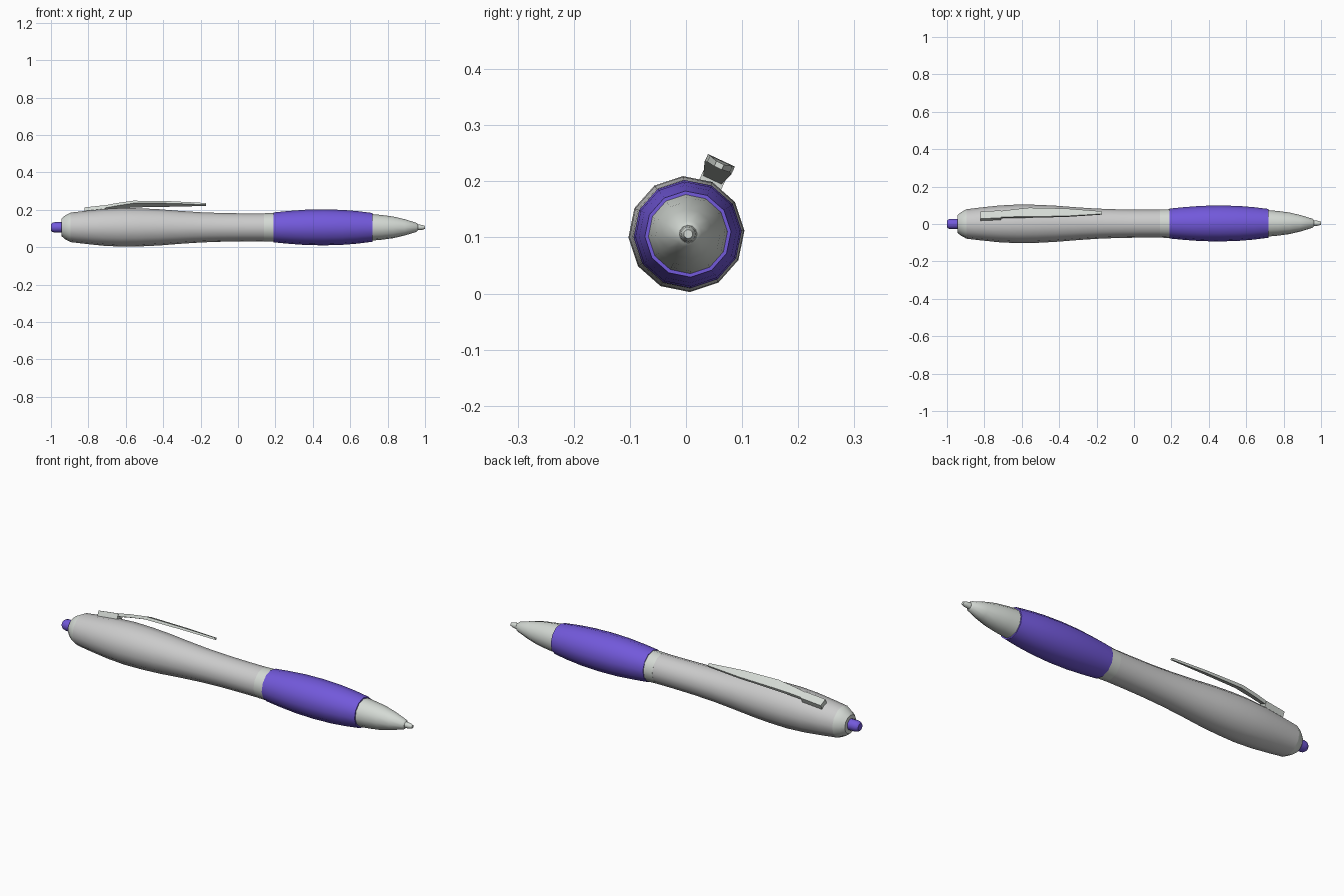
import bpy, bmesh, math
from mathutils import Vector

if "Cube" in bpy.data.objects:
    bpy.data.objects.remove(bpy.data.objects["Cube"])

SIDES = 12
CY, CZ = 0.002, 0.106


def material(name, rgb):
    m = bpy.data.materials.new(name)
    m.diffuse_color = (*rgb, 1)
    m.use_nodes = True
    m.node_tree.nodes["Principled BSDF"].inputs["Base Color"].default_value = m.diffuse_color
    return m


purple = material("purple", (0.17, 0.10, 0.71))
silver = material("silver", (0.66, 0.70, 0.66))
grey = material("grey", (0.52, 0.52, 0.51))


def loft(name, rings, mat):
    """Skin a list of equal-sized rings of points and cap both ends."""
    bm = bmesh.new()
    loops = [[bm.verts.new(p) for p in ring] for ring in rings]
    n = len(loops[0])
    for a, b in zip(loops, loops[1:]):
        for i in range(n):
            j = (i + 1) % n
            bm.faces.new((a[i], a[j], b[j], b[i]))
    bm.faces.new(loops[0][::-1])
    bm.faces.new(loops[-1])
    bmesh.ops.recalc_face_normals(bm, faces=bm.faces)
    me = bpy.data.meshes.new(name)
    bm.to_mesh(me)
    bm.free()
    me.materials.append(mat)
    ob = bpy.data.objects.new(name, me)
    bpy.context.collection.objects.link(ob)
    bpy.ops.object.select_all(action='DESELECT')
    ob.select_set(True)
    bpy.context.view_layer.objects.active = ob
    bpy.ops.object.shade_smooth_by_angle(angle=math.radians(38))
    return ob


def lathe(name, profile, mat):
    """Turn an (x, radius) profile around the pen axis."""
    angles = [math.radians(3.5) + math.tau * i / SIDES for i in range(SIDES)]
    loft(name, [[(x, CY + 0.002 * x + r * math.cos(a), CZ + r * math.sin(a))
                 for a in angles] for x, r in profile], mat)


# Barrel pieces, from push button to writing point
lathe("push_button", [(-1, 0.018), (-0.992, 0.025), (-0.98, 0.028), (-0.93, 0.028)], purple)
lathe("end_cap", [(-0.945, 0.035), (-0.944, 0.047), (-0.925, 0.063),
                  (-0.895, 0.079), (-0.885, 0.08)], silver)
lathe("barrel", [(-0.895, 0.079), (-0.82, 0.088), (-0.72, 0.0985), (-0.62, 0.1036),
                 (-0.52, 0.102), (-0.42, 0.097), (-0.32, 0.089), (-0.2, 0.081),
                 (-0.08, 0.0765), (0.04, 0.075), (0.14, 0.075)], grey)
lathe("middle_ring", [(0.14, 0.0755), (0.195, 0.077)], silver)
lathe("grip", [(0.19, 0.08), (0.26, 0.087), (0.36, 0.0945), (0.46, 0.0965),
               (0.56, 0.0935), (0.64, 0.087), (0.72, 0.077)], purple)
lathe("nose_cone", [(0.715, 0.071), (0.77, 0.066), (0.83, 0.058), (0.89, 0.044),
                    (0.955, 0.024), (0.962, 0.016)], silver)
lathe("writing_point", [(0.955, 0.016), (0.985, 0.013), (1.0, 0.008)], silver)

# Clip, tilted around the axis
TILT = math.radians(65)
OUT = Vector((0, math.cos(TILT), math.sin(TILT)))
SIDE = Vector((0, math.sin(TILT), -math.cos(TILT)))


def clip_part(name, stations):
    """Box sections given as (x, bottom radius, top radius, width)."""
    rings = []
    for x, lo, hi, w in stations:
        c = Vector((x, CY, CZ))
        rings.append([c + OUT * r + SIDE * s * w / 2
                      for r, s in ((lo, -1), (lo, 1), (hi, 1), (hi, -1))])
    loft(name, rings, silver)


clip_part("clip_mount", [(-0.82, 0.08, 0.108, 0.043), (-0.71, 0.085, 0.121, 0.043)])
clip_part("clip_blade", [(-0.73, 0.103, 0.118, 0.034), (-0.65, 0.117, 0.133, 0.043),
                         (-0.56, 0.130, 0.145, 0.053), (-0.36, 0.132, 0.144, 0.044),
                         (-0.17, 0.130, 0.140, 0.015)])
